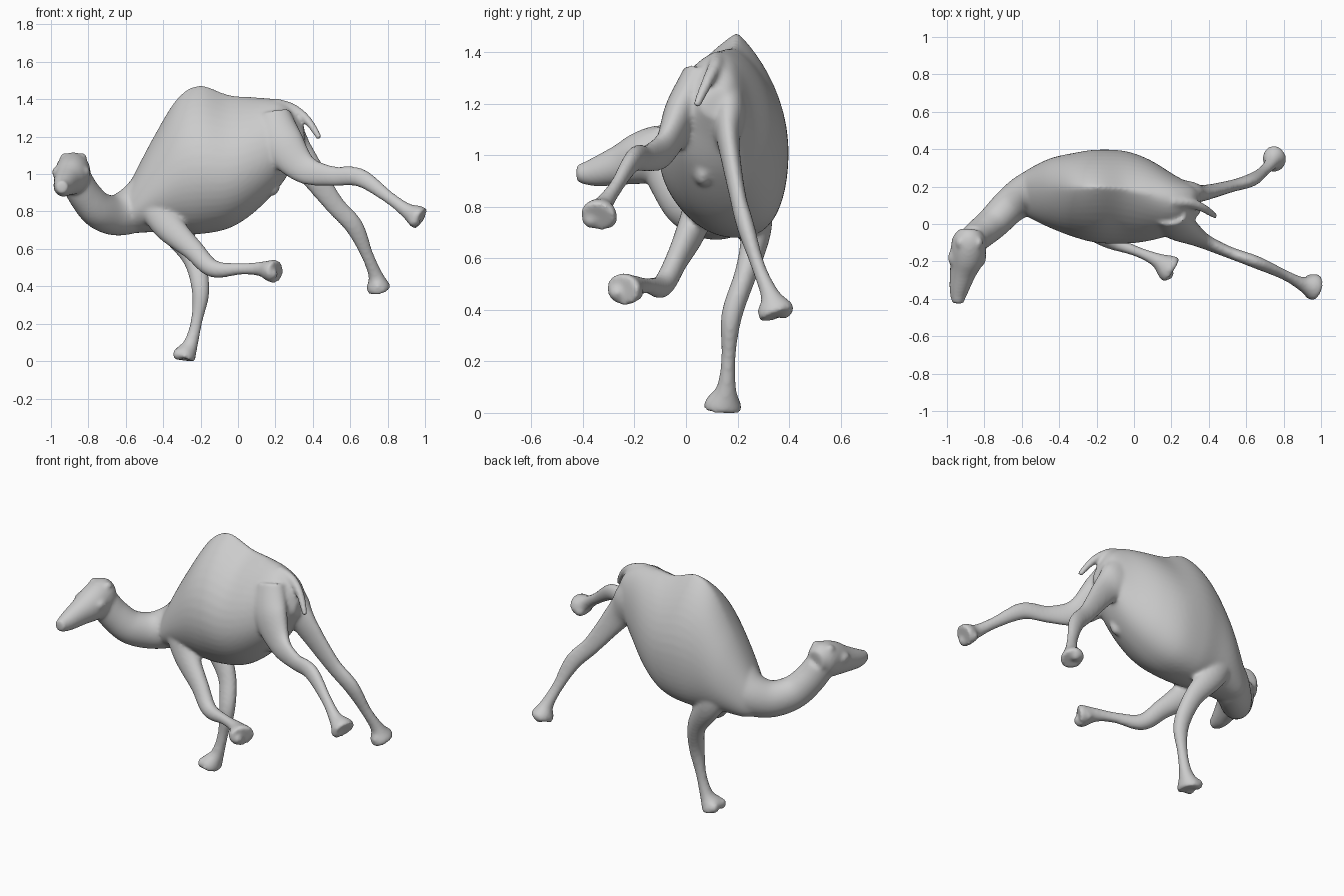
import bpy, bmesh
from math import sin, cos, pi, exp, copysign
from mathutils import Vector, Matrix

if "Cube" in bpy.data.objects:
    bpy.data.objects.remove(bpy.data.objects["Cube"])

bm = bmesh.new()


def spline(rows, steps=6):
    """Catmull-Rom through rows of numbers."""
    rows = [Vector(r) for r in rows]
    out = []
    for i in range(len(rows) - 1):
        p0, p1, p2 = rows[max(i - 1, 0)], rows[i], rows[i + 1]
        p3 = rows[min(i + 2, len(rows) - 1)]
        for k in range(steps):
            t = k / steps
            out.append(0.5 * (2 * p1 + (p2 - p0) * t + (2 * p0 - 5 * p1 + 4 * p2 - p3) * t * t
                              + (3 * p1 - p0 - 3 * p2 + p3) * t ** 3))
    return out + [rows[-1]]


def loft(rings):
    """Closed skin over a list of rings."""
    vs = [[bm.verts.new(p) for p in r] for r in rings]
    n = len(vs[0])
    faces = [bm.faces.new(vs[0]), bm.faces.new(vs[-1])]
    for a, b in zip(vs, vs[1:]):
        for i in range(n):
            j = (i + 1) % n
            faces.append(bm.faces.new((a[i], a[j], b[j], b[i])))
    bmesh.ops.recalc_face_normals(bm, faces=faces)


def tube(path, radii, ref, n=24):
    """Elliptical tube; each radius pair is half width along ref, half depth."""
    s = spline([(*p, *r) for p, r in zip(path, radii)])
    c = [Vector(r[:3]) for r in s]
    rings = []
    for i, r in enumerate(s):
        t = (c[min(i + 1, len(c) - 1)] - c[max(i - 1, 0)]).normalized()
        side = (Vector(ref) - t * t.dot(Vector(ref))).normalized()
        up = t.cross(side)
        rings.append([c[i] + side * r[3] * cos(2 * pi * k / n) + up * r[4] * sin(2 * pi * k / n)
                      for k in range(n)])
    loft(rings)


def ball(loc, size):
    m = Matrix.Translation(loc) @ Matrix.Diagonal((*size, 1))
    bmesh.ops.create_uvsphere(bm, u_segments=20, v_segments=12, radius=1, matrix=m)


def leg(path, radii, toe_x, toe_z):
    """Leg from hip to foot pad, with a flat sole and two toes."""
    path = [Vector(p) for p in path]
    sole = path[-1] + (path[-1] - path[-2]).normalized() * .03
    tube(path + [sole], radii + [radii[-1]], (0, 1, 0))
    for side in (-.034, .034):
        ball(path[-1] + Vector((toe_x, side, toe_z)), (.033, .034, .033))


# Torso: x, bottom z, top z, min y, max y; the back sharpens towards the hump
torso = [(-.62, .71, .88, .09, .25), (-.57, .685, .97, .04, .29), (-.45, .69, 1.2, -.02, .35),
         (-.32, .685, 1.41, -.07, .38), (-.2, .68, 1.475, -.1, .397), (-.05, .71, 1.425, -.105, .39),
         (.08, .79, 1.412, -.09, .345), (.22, .93, 1.395, -.05, .26), (.31, 1.07, 1.335, .015, .21),
         (.355, 1.14, 1.25, .06, .17)]
rings = []
for x, lo, hi, y0, y1 in spline(torso):
    hump = exp(-((x + .15) / .25) ** 2)
    mid, yc, w = lo + (hi - lo) * .42, (y0 + y1) / 2, (y1 - y0) / 2
    ring = []
    for k in range(48):
        a = 2 * pi * (k + .5) / 48
        s, c = sin(a), cos(a)
        power = 1 + .85 * hump if s > 0 else .9
        y = yc + (.02 + .03 * hump) * s * s + w * copysign(abs(c) ** power, c)
        ring.append((x, y, mid + s * ((hi - mid) if s > 0 else (mid - lo))))
    rings.append(ring)
loft(rings)
# Underbelly between the thighs
ball((.17, .065, 1.0), (.055, .04, .11))
ball((.175, .065, .935), (.05, .035, .055))

# Neck, tapering towards the head
neck = [(-.45, .18, .88), (-.56, .165, .81), (-.66, .1, .78), (-.75, .01, .81), (-.82, -.05, .89),
        (-.865, -.09, .97)]
tube(neck, [(r, r * 1.12) for r in (.14, .114, .097, .089, .083, .08)], (1, -1, 0))

# Head, brows and ears
head = [(-.875, -.03, 1.02), (-.88, -.08, 1.02), (-.89, -.17, .99), (-.915, -.26, .96),
        (-.937, -.36, .933), (-.942, -.425, .93)]
tube(head, [(r, r * 1.1) for r in (.055, .09, .093, .071, .05, .03)], (1, 0, 0))
for side in (-1, 1):
    ball((-.892 + .08 * side, -.18, 1.01), (.022, .045, .03))
    ball((-.88 + .05 * side, -.1, 1.09), (.022, .03, .022))

# Front legs: one supporting, one folded
front = [(.06, .1), (.058, .083), (.044, .058), (.041, .048), (.028, .032), (.038, .038), (.072, .06)]
leg([(-.42, .27, .87), (-.35, .275, .72), (-.24, .235, .55), (-.2, .178, .38), (-.22, .165, .22),
     (-.25, .157, .1), (-.282, .145, .035)], front, -.035, .002)
leg([(-.44, .06, .84), (-.37, .025, .72), (-.24, -.035, .595), (-.135, -.09, .495), (.01, -.145, .493),
     (.115, -.19, .493), (.18, -.232, .482)], front, 0, -.015)

# Hind legs: near and far, both kicked back
hind = [(.06, .09), (.068, .115), (.043, .081), (.032, .054), (.034, .05), (.027, .034), (.037, .039),
        (.069, .061)]
leg([(.19, .05, 1.32), (.235, -.015, 1.17), (.35, -.08, 1.03), (.5, -.148, .99), (.65, -.203, .982),
     (.8, -.27, .88), (.895, -.318, .81), (.953, -.335, .775)], hind, -.01, -.025)
leg([(.19, .15, 1.32), (.265, .165, 1.16), (.36, .165, 1.05), (.51, .2, .845), (.62, .232, .722),
     (.69, .28, .57), (.735, .325, .46), (.748, .345, .405)], hind, 0, -.008)

# Tail
tail = [(.2, .12, 1.375), (.29, .115, 1.35), (.36, .09, 1.3), (.41, .06, 1.235), (.435, .04, 1.19)]
tube(tail, [(.032 - .004 * i, .032 - .004 * i) for i in range(5)], (0, 1, 0))

# Flatten the standing sole, then fuse all parts into one smooth skin
for v in bm.verts:
    v.co.z = max(v.co.z, 0)
mesh = bpy.data.meshes.new("camel")
bm.to_mesh(mesh)
bm.free()
camel = bpy.data.objects.new("camel", mesh)
bpy.context.collection.objects.link(camel)
remesh = camel.modifiers.new("fuse", 'REMESH')
remesh.mode = 'VOXEL'
remesh.voxel_size = .01
soft = camel.modifiers.new("soften", 'SMOOTH')
soft.factor = .5
soft.iterations = 10
bpy.context.view_layer.objects.active = camel
camel.select_set(True)
bpy.ops.object.convert(target='MESH')
bpy.ops.object.shade_smooth()
